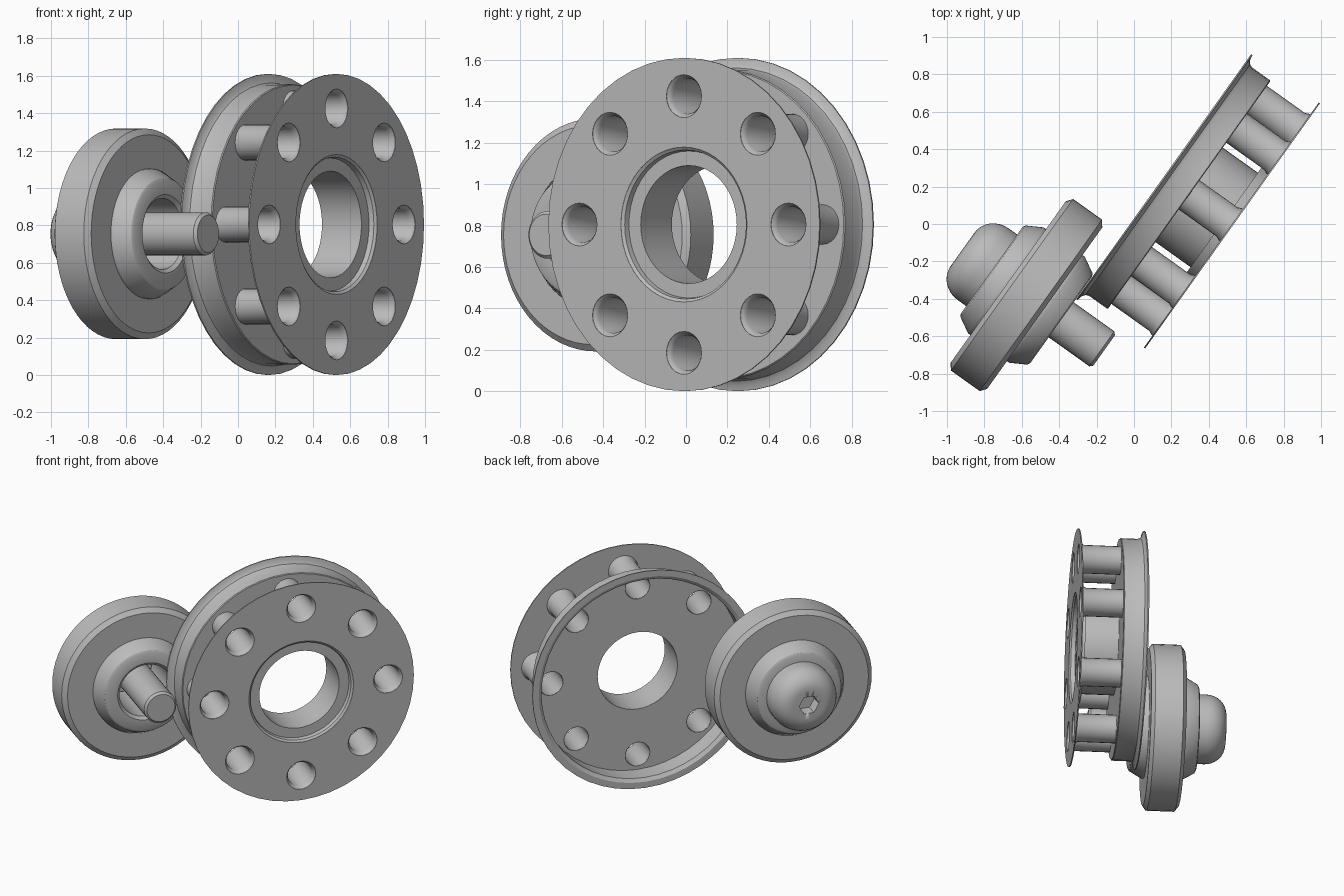
import bpy, bmesh, math
from mathutils import Matrix, Vector

if "Cube" in bpy.data.objects:
    bpy.data.objects.remove(bpy.data.objects["Cube"])

ANGLE = math.radians(35.5)
U = Vector((math.sin(ANGLE), math.cos(ANGLE), 0))    # across the discs
A = Vector((math.cos(ANGLE), -math.sin(ANGLE), 0))   # shared axle direction
DRUM = Vector((0.527, -0.01, 0.805))
ROLLER = Vector((-0.575, -0.38, 0.755))

steel = bpy.data.materials.new("grey steel")
steel.diffuse_color = (0.5, 0.5, 0.5, 1)
steel.use_nodes = True
steel.node_tree.nodes["Principled BSDF"].inputs["Base Color"].default_value = steel.diffuse_color


def frame(origin):
    """Local x runs across the disc, y is up, z is the axle."""
    m = Matrix((U, (0, 0, 1), A)).transposed().to_4x4()
    m.translation = origin
    return m


def finish(ob):
    ob.data.materials.clear()
    ob.data.materials.append(steel)
    bpy.ops.object.select_all(action='DESELECT')
    ob.select_set(True)
    bpy.context.view_layer.objects.active = ob
    bpy.ops.object.shade_smooth_by_angle(angle=math.radians(30))
    return ob


def lathe(name, profile, origin, sides=48, offset=(0, 0), closed=True):
    """Spin (radius, axle position) points about the axle."""
    bm = bmesh.new()
    rings = []
    for r, t in profile:
        if r == 0:
            rings.append([bm.verts.new((0, 0, t))] * sides)
        else:
            rings.append([bm.verts.new((r * math.cos(2 * math.pi * i / sides),
                                        r * math.sin(2 * math.pi * i / sides), t))
                          for i in range(sides)])
    pairs = list(zip(rings, rings[1:]))
    if closed:
        pairs.append((rings[-1], rings[0]))
    for a, b in pairs:
        for i in range(sides):
            j = (i + 1) % sides
            quad = list(dict.fromkeys((a[i], a[j], b[j], b[i])))
            if len(quad) > 2:
                bm.faces.new(quad)
    bmesh.ops.recalc_face_normals(bm, faces=bm.faces)
    bm.transform(frame(origin) @ Matrix.Translation((*offset, 0)))
    me = bpy.data.meshes.new(name)
    bm.to_mesh(me)
    bm.free()
    ob = bpy.data.objects.new(name, me)
    bpy.context.collection.objects.link(ob)
    return finish(ob)


def pierced_disc(name, radius, centre_hole, small_hole, t, half):
    """Flat sheet disc with a centre hole and eight holes round it."""
    cu = bpy.data.curves.new(name, 'CURVE')
    cu.dimensions, cu.fill_mode, cu.extrude = '2D', 'BOTH', half
    circles = [(0, 0, radius, 48), (0, 0, centre_hole, 48)]
    circles += [(x, y, small_hole, 24) for x, y in TUBES]
    for cx, cy, r, n in circles:
        sp = cu.splines.new('POLY')
        sp.points.add(n - 1)
        for i, p in enumerate(sp.points):
            w = 2 * math.pi * i / n
            p.co = (cx + r * math.cos(w), cy + r * math.sin(w), 0, 1)
        sp.use_cyclic_u = True
    ob = bpy.data.objects.new(name, cu)
    bpy.context.collection.objects.link(ob)
    ob.matrix_world = frame(DRUM) @ Matrix.Translation((0, 0, t))
    bpy.ops.object.select_all(action='DESELECT')
    ob.select_set(True)
    bpy.context.view_layer.objects.active = ob
    bpy.ops.object.convert(target='MESH')
    return finish(bpy.context.object)


TUBES = [(0.62 * math.cos(k * math.pi / 4), 0.62 * math.sin(k * math.pi / 4))
         for k in range(8)]

# Drum: front plate, floor, flared rim wall
pierced_disc("front_plate", 0.805, 0.374, 0.104, -0.004, 0.004)
pierced_disc("drum_floor", 0.745, 0.286, 0.088, -0.292, 0.007)
lathe("drum_wall", [(0.735, -0.285), (0.745, -0.285), (0.75, -0.29), (0.75, -0.405),
                    (0.757, -0.425), (0.775, -0.438), (0.805, -0.444),
                    (0.805, -0.452), (0.76, -0.452), (0.735, -0.435)], DRUM)

# Centre hub with stepped recess
lathe("hub", [(0.375, 0), (0.36, -0.012), (0.355, -0.04), (0.285, -0.04),
              (0.285, -0.299), (0.31, -0.285), (0.31, -0.055), (0.375, -0.055)], DRUM)

# Eight spacer tubes with flared mouths
for k, xy in enumerate(TUBES):
    lathe(f"spacer_tube_{k + 1}",
          [(0.106, 0), (0.095, -0.012), (0.086, -0.03), (0.086, -0.299), (0.096, -0.286),
           (0.096, -0.035), (0.106, -0.015)], DRUM, 24, xy)

# Roller: chamfered disc with a tapered boss on both faces and a bore
half = [(0.19, 0.21), (0.21, 0.228), (0.285, 0.228), (0.3, 0.22), (0.348, 0.135),
        (0.348, 0.12), (0.53, 0.12), (0.563, 0.095)]
lathe("roller", half + [(r, -t) for r, t in reversed(half)], ROLLER, 64)

# Axle bolt: shank and domed head
lathe("bolt_shank", [(0, -0.25), (0.115, -0.25), (0.115, 0.495), (0.1, 0.51), (0, 0.51)],
      ROLLER, 32, closed=False)
dome = [(0.11 + 0.125 * math.cos(w), -0.285 - 0.135 * math.sin(w))
        for w in (k * math.pi / 16 for k in range(9))]
head = lathe("bolt_head", [(0, -0.225), (0.235, -0.225)] + dome + [(0, -0.42)],
             ROLLER, 48, closed=False)

# Hexagonal socket cut in the head
cutter = lathe("socket_cutter", [(0, -0.33), (0.07, -0.33), (0.07, -0.5), (0, -0.5)],
               ROLLER, 6, closed=False)
cutter.hide_render = True
cutter.hide_viewport = True
cut = head.modifiers.new("socket", 'BOOLEAN')
cut.operation, cut.object, cut.solver = 'DIFFERENCE', cutter, 'EXACT'
